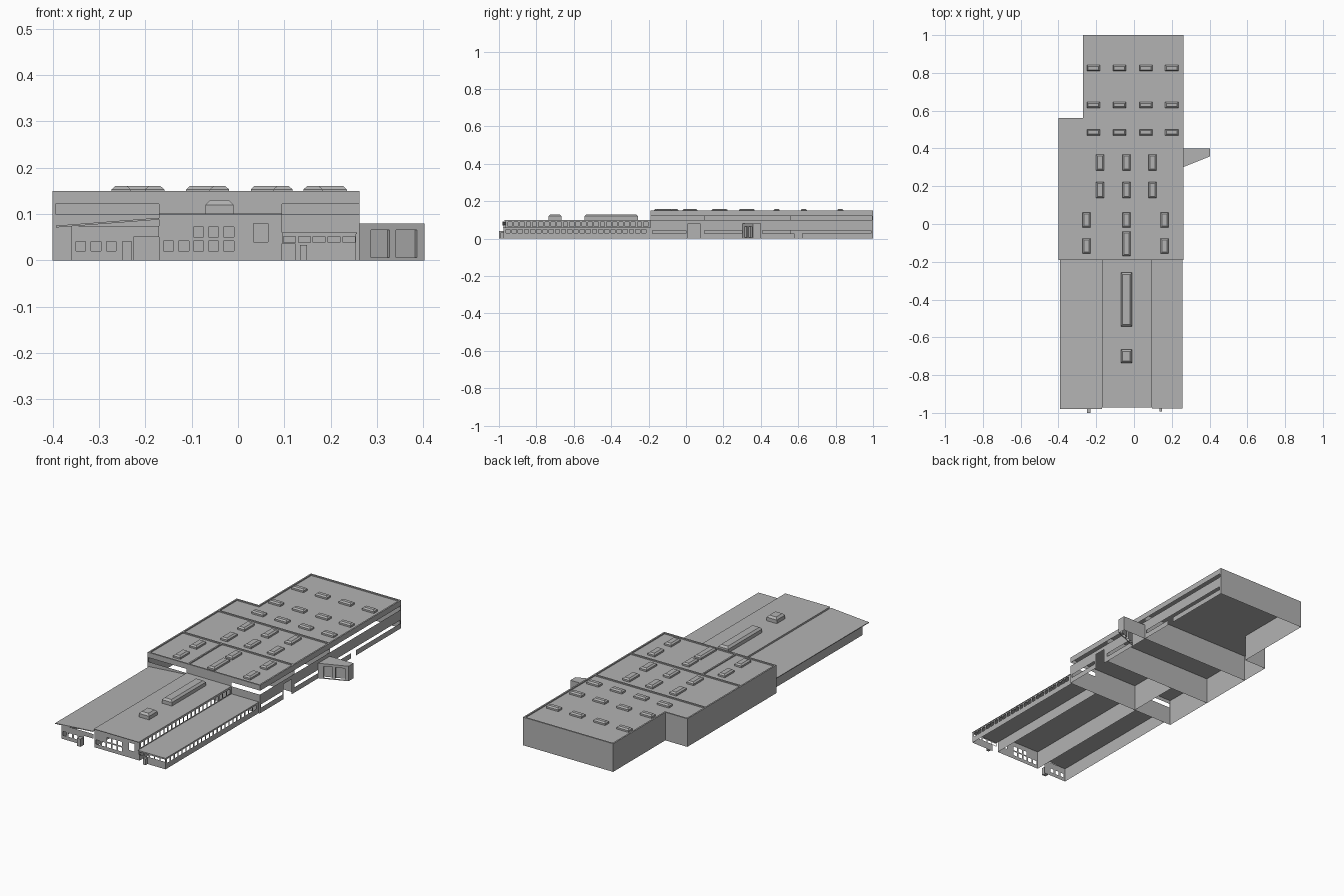
import bpy, bmesh, math
from mathutils import Vector

if "Cube" in bpy.data.objects:
    bpy.data.objects.remove(bpy.data.objects["Cube"])

grey = bpy.data.materials.new("concrete_grey")
grey.diffuse_color = (0.45, 0.45, 0.45, 1)
grey.use_nodes = True
grey.node_tree.nodes["Principled BSDF"].inputs["Base Color"].default_value = grey.diffuse_color


def finish(name, bm, fix=False):
    bmesh.ops.remove_doubles(bm, verts=bm.verts, dist=1e-5)
    if fix:
        bmesh.ops.recalc_face_normals(bm, faces=bm.faces)
    me = bpy.data.meshes.new(name)
    bm.to_mesh(me)
    bm.free()
    me.materials.append(grey)
    ob = bpy.data.objects.new(name, me)
    bpy.context.collection.objects.link(ob)
    return ob


def wall(name, p0, p1, z0, z1, holes=()):
    """Thin wall from p0 to p1, outside on the right; holes are (s0, s1, z0, z1)."""
    p0, p1 = Vector(p0), Vector(p1)
    length = (p1 - p0).length
    d = (p1 - p0) / length
    ss = sorted({0, length} | {min(max(s, 0), length) for h in holes for s in h[:2]})
    zs = sorted({z0, z1} | {min(max(z, z0), z1) for h in holes for z in h[2:]})
    bm = bmesh.new()
    for a, b in zip(ss, ss[1:]):
        for c, e in zip(zs, zs[1:]):
            s, z = (a + b) / 2, (c + e) / 2
            if b - a < 1e-5 or e - c < 1e-5:
                continue
            if any(h[0] < s < h[1] and h[2] < z < h[3] for h in holes):
                continue
            pa, pb = p0 + d * a, p0 + d * b
            bm.faces.new([bm.verts.new((*q, w)) for q, w in
                          ((pa, c), (pb, c), (pb, e), (pa, e))])
    return finish(name, bm)


def prism(name, pts, z0, z1):
    """Plan outline raised between two heights."""
    bm = bmesh.new()
    f = bm.faces.new([bm.verts.new((x, y, z0)) for x, y in pts])
    r = bmesh.ops.extrude_face_region(bm, geom=[f])
    for v in r["geom"]:
        if isinstance(v, bmesh.types.BMVert):
            v.co.z = z1
    return finish(name, bm, True)


def box(name, x0, x1, y0, y1, z0, z1):
    return prism(name, [(x0, y0), (x1, y0), (x1, y1), (x0, y1)], z0, z1)


def skylight(x, y, w, l, z0, z1, z2, inset=0.01):
    """Straight curb with a chamfered top."""
    bm = bmesh.new()
    rings = []
    for z, i in ((z0, 0), (z1, 0), (z2, inset)):
        rings.append([bm.verts.new((x + sx * (w / 2 - i), y + sy * (l / 2 - i), z))
                      for sx, sy in ((-1, -1), (1, -1), (1, 1), (-1, 1))])
    for lo, hi in zip(rings, rings[1:]):
        for k in range(4):
            bm.faces.new((lo[k], lo[(k + 1) % 4], hi[(k + 1) % 4], hi[k]))
    bm.faces.new(rings[-1])
    return finish("skylight", bm)


L, R, S, F, B = -0.40, 0.262, -0.27, -0.19, 1.0
WF = -0.975
TOP, DECK = 0.15, 0.144

# Tall hall: east wall with ribbon windows and doors
wall("hall_east_wall", (R, F), (R, B), 0, TOP, [
    (0, 1.185, 0.1, 0.12),
    (0.01, 0.19, 0.028, 0.045), (0.2, 0.265, 0, 0.08),
    (0.29, 0.49, 0.028, 0.045), (0.60, 0.77, 0.028, 0.045),
    (0.77, 0.81, 0, 0.045), (0.81, 1.18, 0.028, 0.045)])
# Front wall with clerestory openings above the low wings
wall("hall_front_wall", (L, F), (R, F), 0, TOP, [
    (0.006, 0.23, 0.1, 0.122), (0.495, R - L, 0.1, 0.122)])
# Solid rear and west walls with the corner step
outline = [(R, B), (S, B), (S, 0.56), (L, 0.56), (L, F)]
for p, q in zip(outline, outline[1:]):
    wall("hall_solid_wall", p, q, 0, TOP)
# Interior partitions
for y in (0.4, 0.1):
    wall("hall_partition", (R, y), (L, y), 0, DECK)
wall("hall_cross_partition", (-0.165, F), (-0.165, 0.1), 0, DECK)

# Roof deck and parapets
prism("hall_roof", [(L, F), (R, F)] + outline[:-1], DECK - 0.002, DECK)
t = 0.008
for r in ((L, R, F, F + t), (R - t, R, F, B), (S, R, B - t, B), (S, S + t, 0.56 - t, B),
          (L, S + t, 0.56 - t, 0.56), (L, L + t, F, 0.56), (L, R, 0.396, 0.404),
          (L, R, 0.096, 0.104), (-0.169, -0.161, F, 0.1)):
    box("parapet", *r, DECK, TOP)

# Rooftop skylights
for y in (0.825, 0.63, 0.485):
    for x in (-0.215, -0.077, 0.063, 0.2):
        skylight(x, y, 0.07, 0.032, DECK, 0.153, 0.16, 0.007)
for y in (0.325, 0.18):
    for x in (-0.18, -0.04, 0.097):
        skylight(x, y, 0.042, 0.085, DECK, 0.153, 0.16, 0.008)
for x in (-0.252, -0.04, 0.162):
    skylight(x, 0.022, 0.042, 0.08, DECK, 0.153, 0.16, 0.008)
    mid = x == -0.04
    skylight(x, -0.105 if mid else -0.117, 0.042, 0.13 if mid else 0.08,
             DECK, 0.153, 0.16, 0.008)
skylight(-0.04, -0.4, 0.06, 0.285, 0.1, 0.12, 0.13)
skylight(-0.04, -0.7, 0.06, 0.07, 0.1, 0.12, 0.13)

# Central low wing
c0, c1 = -0.17, 0.095
cw = [(x - 0.011 - c0, x + 0.011 - c0, z, z + 0.022)
      for z, xs in ((0.02, (-0.15, -0.117, -0.085, -0.053, -0.02)),
                    (0.05, (-0.085, -0.053, -0.02))) for x in xs]
wall("centre_wing_front", (c0, -0.965), (c1, -0.965), 0, 0.1,
     cw + [(0.033 - c0, 0.065 - c0, 0.04, 0.08)])
row = [0.012 + 0.033 * i for i in range(23)]
wall("centre_wing_east", (c1, -0.965), (c1, F), 0, 0.1,
     [(s, s + 0.023, 0.066, 0.09) for s in row])
wall("centre_wing_west", (c0, F), (c0, -0.965), 0, 0.1)
box("centre_wing_roof", c0, c1, -0.972, F, 0.098, 0.101)

# East low wing
wall("east_wing_front", (c1, WF), (0.255, WF), 0, 0.057,
     [(0, 0.028, 0, 0.036)] + [(0.003 + 0.032 * i, 0.029 + 0.032 * i, 0.039, 0.051)
                               for i in range(5)])
wall("east_wing_side", (0.255, WF), (0.255, F), 0, 0.057,
     [(s, s + 0.023, 0.03, 0.05) for s in row])
box("east_wing_roof", c1, 0.257, -0.978, F, 0.057, 0.06)

# West low wing with sloping, overhanging roof
wall("west_wing_front", (-0.36, WF), (c0, WF), 0, 0.074,
     [(0.135, 0.19, 0, 0.05)] + [(0.01 + 0.033 * i, 0.031 + 0.033 * i, 0.02, 0.041)
                                 for i in range(3)])
wall("west_wing_side", (-0.36, F), (-0.36, WF), 0, 0.074)
roof = box("west_wing_roof", -0.393, c0, -0.98, F, 0.071, 0.075)
for v in roof.data.vertices:
    v.co.z += (v.co.x + 0.393) / 0.223 * 0.017

# Small front vestibules
box("west_vestibule", -0.25, -0.229, -1.0, WF, 0, 0.041)
box("east_vestibule", 0.134, 0.149, -0.992, WF, 0, 0.033)

# Entrance porch with slanted door wall
a, b = Vector((R, 0.302)), Vector((0.402, 0.358))
k = (b - a).length / (b.x - a.x)
doors = [((x0 - R) * k, (x1 - R) * k, 0.006, 0.066) for x0, x1 in ((0.287, 0.327), (0.341, 0.386))]
wall("porch_front", a, b, 0, 0.08, doors)
wall("porch_end", b, (0.402, 0.4), 0, 0.08)
wall("porch_back", (0.402, 0.4), (R, 0.4), 0, 0.08)
prism("porch_roof", [a, b, (0.402, 0.4), (R, 0.4)], 0.077, 0.08)
d = (b - a).normalized()
n = Vector((-d.y, d.x)) * 0.012
for s0, s1, z0, z1 in doors:
    p, q = a + d * s0, a + d * s1
    wall("porch_door", p + n, q + n, z0, z1)
    wall("door_jamb", p, p + n, z0, z1)
    wall("door_jamb", q + n, q, z0, z1)
